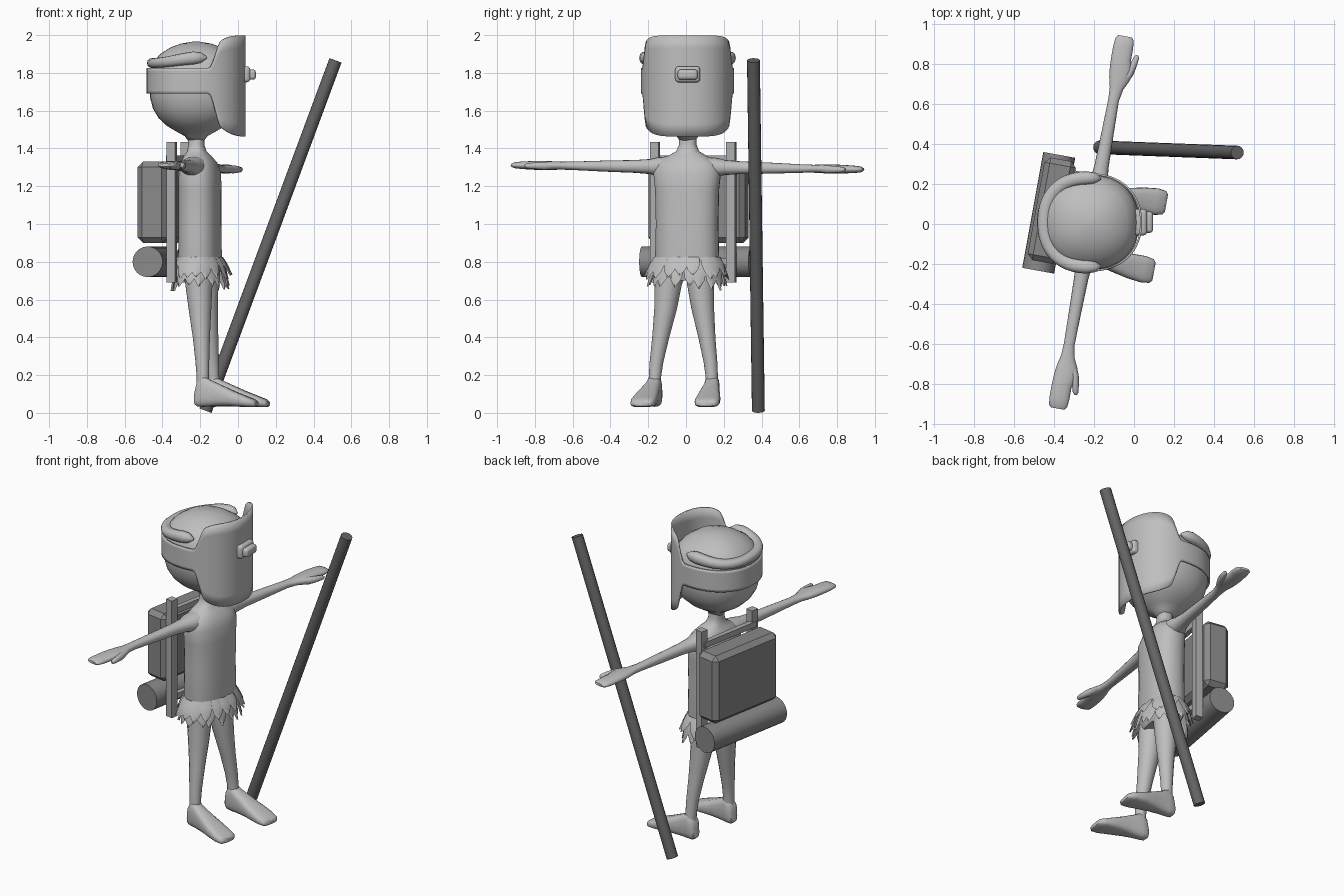
import bpy, bmesh, math, random
from mathutils import Vector as V

if "Cube" in bpy.data.objects:
    bpy.data.objects.remove(bpy.data.objects["Cube"])

random.seed(4)


def material(name, value):
    m = bpy.data.materials.new(name)
    m.diffuse_color = (value, value, value, 1)
    m.use_nodes = True
    m.node_tree.nodes["Principled BSDF"].inputs["Base Color"].default_value = m.diffuse_color
    return m


LIGHT = material("light grey", 0.52)
FRAME = material("frame grey", 0.42)
PACK = material("pack grey", 0.25)
DARK = material("dark grey", 0.13)

BODY = ((-0.213, 0.008, 0), math.radians(-10.3))   # body faces slightly right of +x
HEAD = ((-0.222, 0.008, 0), 0)                     # head faces +x
WORLD = ((0, 0, 0), 0)


def finish(name, bm, mat, place, smooth=40, recalc=True):
    if recalc:
        bmesh.ops.recalc_face_normals(bm, faces=bm.faces)
    me = bpy.data.meshes.new(name)
    bm.to_mesh(me)
    bm.free()
    me.materials.append(mat)
    ob = bpy.data.objects.new(name, me)
    bpy.context.collection.objects.link(ob)
    ob.location = place[0]
    ob.rotation_euler[2] = place[1]
    if smooth:
        bpy.ops.object.select_all(action='DESELECT')
        ob.select_set(True)
        bpy.context.view_layer.objects.active = ob
        bpy.ops.object.shade_smooth_by_angle(angle=math.radians(smooth))
    return ob


def sq(c, p):
    return math.copysign(abs(c) ** (2 / p), c)


def loft(name, rings, mat, place, n=20, p=2.0, smooth=40):
    """Skin through rings given as (centre, u half axis, v half axis)."""
    bm = bmesh.new()
    loops = []
    for c, u, v in rings:
        c, u, v = V(c), V(u), V(v)
        loops.append([bm.verts.new(c + u * sq(math.cos(a), p) + v * sq(math.sin(a), p))
                      for a in (2 * math.pi * i / n for i in range(n))])
    for a, b in zip(loops, loops[1:]):
        for i in range(n):
            j = (i + 1) % n
            bm.faces.new((a[i], a[j], b[j], b[i]))
    bm.faces.new(loops[0])
    bm.faces.new(loops[-1])
    return finish(name, bm, mat, place, smooth)


def box(name, lo, hi, mat, place, bevel=0.0, seg=1):
    bm = bmesh.new()
    bmesh.ops.create_cube(bm, size=1)
    lo, hi = V(lo), V(hi)
    for v in bm.verts:
        v.co = V([(lo[k] + hi[k]) / 2 + v.co[k] * (hi[k] - lo[k]) for k in range(3)])
    if bevel:
        bmesh.ops.bevel(bm, geom=bm.edges[:], offset=bevel, segments=seg, affect='EDGES', profile=0.5)
    return finish(name, bm, mat, place, 30)


def zring(x, y, z, rx, ry):
    return ((x, y, z), (rx, 0, 0), (0, ry, 0))


# Torso and neck
loft("torso", [zring(x, 0, z, rx, ry) for z, rx, ry, x in (
    (0.70, 0.085, 0.13, .012), (0.76, 0.108, 0.162, .012), (0.83, 0.111, 0.170, .012),
    (1.00, 0.109, 0.166, .012), (1.18, 0.109, 0.170, .012), (1.27, 0.108, 0.180, .01),
    (1.325, 0.092, 0.160, .006), (1.36, 0.07, 0.105, 0), (1.385, 0.05, 0.06, -.005),
    (1.42, 0.042, 0.046, -.008), (1.48, 0.045, 0.047, -.008))], LIGHT, BODY, 28, 2.4, 60)

# Head
loft("head", [zring(0, 0, z, r, r * 0.965) for z, r in (
    (1.44, .042), (1.465, .06), (1.49, .105), (1.52, .155), (1.56, .198), (1.61, .228), (1.67, .244),
    (1.74, .248), (1.81, .243), (1.86, .225), (1.90, .19), (1.935, .135), (1.955, .08), (1.965, .02))],
    LIGHT, HEAD, 32, 2.25, 60)


# Face mask: tall plate in front that narrows to a band around the head
def step(a, lo, hi):
    t = min(1, max(0, (a - lo) / (hi - lo)))
    return t * t * (3 - 2 * t)


bm = bmesh.new()
cols, rows, grid = 120, 8, []
for i in range(cols):
    deg = -180 + 360 * i / cols
    a, t, k = math.radians(deg), step(abs(deg), 61, 77), min(1, abs(deg) / 62)
    top = (1.998 - 0.03 * k ** 6) * (1 - t) + 1.825 * t
    low = (1.463 + 0.05 * k ** 4) * (1 - t) + 1.69 * t
    x, y = 0.262 * sq(math.cos(a), 2.2), 0.246 * sq(math.sin(a), 2.2)
    grid.append([bm.verts.new((x, y, low + (top - low) * j / rows)) for j in range(rows + 1)])
for i in range(cols):
    a, b = grid[i], grid[(i + 1) % cols]
    for j in range(rows):
        bm.faces.new((a[j], b[j], b[j + 1], a[j + 1]))
mask = finish("face_mask", bm, LIGHT, HEAD, 50, False)
mod = mask.modifiers.new("thickness", 'SOLIDIFY')
mod.thickness = 0.01

# Raised piece on the mask
box("mask_eyepiece", (0.02, -0.065, 1.75), (0.055 + 0.232, 0.067, 1.835), LIGHT, HEAD, 0.018, 3)
box("mask_eyepiece_front", (0.27, -0.052, 1.764), (0.317, 0.054, 1.818), LIGHT, HEAD, 0.016, 3)

# Padded roll around the back of the head
rings = []
for i in range(29):
    f = i / 28
    a = math.radians(78 + 204 * f)
    d = V((math.cos(a), math.sin(a), 0))
    end = max(0.15, min(1, math.sin(math.pi * min(f, 1 - f, 0.06) / 0.12)))
    rear = step(-d.x, -0.2, 1)
    c = V((0.226 * sq(d.x, 2.3), 0.222 * sq(d.y, 2.3), 1.882 - 0.03 * rear))
    rings.append((c, d * 0.034 * end, (0, 0, (0.035 - 0.008 * rear) * end)))
loft("head_roll", rings, LIGHT, HEAD, 12, 2.3, 60)

for s, side, drop in ((1, "left", -0.014), (-1, "right", 0.01)):
    # Arm and hand
    loft(side + "_arm", [((x, s * y, 1.302 + drop * y), (w, 0, 0), (0, 0, h)) for y, w, h, x in (
        (0.10, .07, .055, 0), (0.16, .06, .05, 0), (0.20, .046, .04, 0), (0.28, .036, .034, 0),
        (0.45, .031, .029, 0), (0.62, .027, .022, 0), (0.68, .034, .021, .004), (0.73, .052, .023, .010),
        (0.78, .056, .024, .008), (0.83, .050, .023, 0), (0.89, .050, .020, 0),
        (0.93, .046, .016, 0), (0.945, .034, .008, 0))], LIGHT, BODY, 16, 2.2, 60)
    loft(side + "_thumb", [((x, s * y, 1.30 + drop * y), (r, 0, 0), (0, 0, r)) for x, y, r in (
        (.03, .70, .015), (.052, .76, .022), (.066, .81, .018), (.074, .85, .014), (.076, .862, .006))],
        LIGHT, BODY, 10, 2, 60)
    # Leg and foot
    o = -0.012
    loft(side + "_leg", [zring(x, o + s * y, z, r, r) for z, x, y, r in (
        (0.78, .018, .08, .078), (0.68, .024, .087, .073), (0.55, .032, .10, .061), (0.40, .044, .124, .046),
        (0.27, .053, .145, .037), (0.19, .057, .153, .033), (0.13, .06, .155, .035))], LIGHT, BODY, 16, 2, 60)
    loft(side + "_foot", [((x, o + s * y, (lo + hi) / 2), (0, w, 0), (0, 0, (hi - lo) / 2))
                          for x, y, w, lo, hi in (
        (.015, .154, .026, .045, .11), (.028, .154, .036, .034, .165), (.06, .155, .041, .032, .20),
        (.10, .158, .044, .034, .175), (.16, .163, .053, .036, .148), (.23, .168, .063, .034, .116),
        (.30, .172, .067, .030, .088), (.34, .173, .060, .030, .072), (.352, .173, .045, .036, .06))],
        LIGHT, BODY, 20, 3, 45)

# Leaf skirt in two layers
bm = bmesh.new()
for count, z0, length, flare, off in ((18, 0.825, 0.11, 0.05, 0), (17, 0.80, 0.14, 0.035, 0.5)):
    for i in range(count):
        a = 2 * math.pi * (i + off) / count + random.uniform(-.05, .05)
        side = V((-math.sin(a) * 0.112, math.cos(a) * 0.17, 0)).normalized()
        out = V((math.cos(a) * 0.17, math.sin(a) * 0.112, 0)).normalized()
        base = V((0.012 + 0.112 * math.cos(a), 0.171 * math.sin(a), z0))
        ln, twist = length * random.uniform(0.85, 1.12), random.uniform(-.025, .025)
        prev = None
        for t, w in ((0, .03), (.35, .036), (.7, .028), (1, .003)):
            c = base + out * flare * t ** 0.8 + side * twist * t - V((0, 0, ln * t))
            row = [bm.verts.new(c - side * w), bm.verts.new(c + out * 0.008), bm.verts.new(c + side * w)]
            if prev:
                for k in range(2):
                    bm.faces.new((prev[k], row[k], row[k + 1], prev[k + 1]))
            prev = row
finish("leaf_skirt", bm, LIGHT, BODY, 30, False)

# Carrying frame
for y, name in ((-0.194, "right"), (0.216, "left")):
    box("frame_post_" + name, (-0.128, y - .024, 0.69), (-0.082, y + .024, 1.435), FRAME, BODY)
for z, name in ((1.345, "upper"), (0.80, "lower")):
    box("frame_bar_" + name, (-0.135, -0.2, z - .018), (-0.105, 0.22, z + .018), FRAME, BODY)

# Pack and bed roll
box("pack", (-0.285, -0.238, 0.90), (-0.125, 0.282, 1.33), PACK, BODY, 0.028)
loft("bed_roll", [((-0.218, y, 0.80), (0.081, 0, 0), (0, 0, 0.081)) for y in (-0.285, 0.303)], PACK, BODY, 24)

# Staff
a, b = V((-0.172, 0.383, 0.012)), V((0.516, 0.357, 1.866))
d = (b - a).normalized()
u = d.cross(V((0, 1, 0))).normalized()
v = d.cross(u)
loft("staff", [(c, u * 0.034, v * 0.034) for c in (a, b)], DARK, WORLD, 16)
